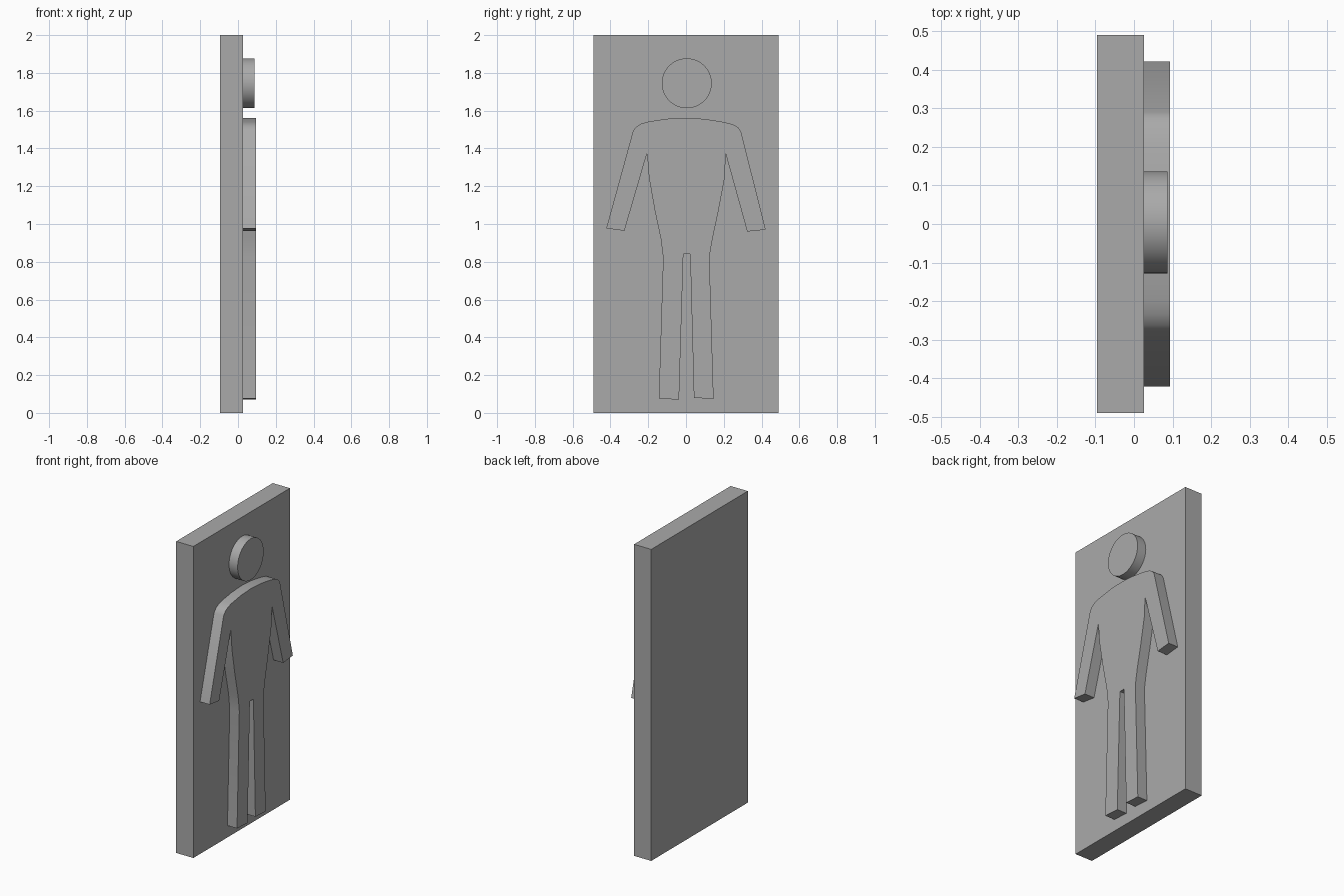
import bpy
import bmesh
from math import radians, pi
from mathutils import Vector

cube = bpy.data.objects.get("Cube")
if cube:
    bpy.data.objects.remove(cube)

GREY = (0.4, 0.4, 0.4, 1)
grey = bpy.data.materials.new("plain_grey")
grey.use_nodes = True
grey.diffuse_color = GREY
grey.node_tree.nodes["Principled BSDF"].inputs["Base Color"].default_value = GREY

BACK, FACE = -0.096, 0.026


def finish(obj):
    obj.data.materials.append(grey)
    bpy.ops.object.select_all(action='DESELECT')
    obj.select_set(True)
    bpy.context.view_layer.objects.active = obj
    bpy.ops.object.shade_smooth_by_angle(angle=radians(25))


def extrude_profile(name, outline, x0, x1):
    """Solid from a closed (y, z) outline, extruded along x."""
    bm = bmesh.new()
    face = bm.faces.new([bm.verts.new((x0, y, z)) for y, z in outline])
    new = bmesh.ops.extrude_face_region(bm, geom=[face])["geom"]
    moved = [v for v in new if isinstance(v, bmesh.types.BMVert)]
    bmesh.ops.translate(bm, verts=moved, vec=Vector((x1 - x0, 0, 0)))
    bmesh.ops.recalc_face_normals(bm, faces=bm.faces)
    mesh = bpy.data.meshes.new(name)
    bm.to_mesh(mesh)
    bm.free()
    obj = bpy.data.objects.new(name, mesh)
    bpy.context.collection.objects.link(obj)
    finish(obj)


# Door-like backing slab
extrude_profile("backing_slab", [(-0.49, 0), (0.49, 0), (0.49, 2), (-0.49, 2)], BACK, FACE)

# Raised body: shoulders, left arm, left leg, right leg, right arm
shoulders = [(-0.28, 1.494), (-0.262, 1.516), (-0.235, 1.532), (-0.2, 1.542), (-0.1, 1.557),
             (0, 1.562), (0.1, 1.556), (0.2, 1.54), (0.25, 1.527), (0.275, 1.512), (0.291, 1.49)]
arm_a = [(0.422, 0.97), (0.324, 0.96), (0.21, 1.372)]
leg_a = [(0.205, 1.245), (0.172, 1.07), (0.14, 0.92), (0.124, 0.825),
         (0.146, 0.074), (0.042, 0.08), (0.022, 0.842)]
leg_b = [(-0.014, 0.842), (-0.037, 0.07), (-0.144, 0.076), (-0.121, 0.82),
         (-0.133, 0.92), (-0.165, 1.07), (-0.196, 1.245)]
arm_b = [(-0.206, 1.376), (-0.326, 0.964), (-0.422, 0.977)]
extrude_profile("figure_body", shoulders + arm_a + leg_a + leg_b + arm_b, FACE, 0.094)

# Raised disc head
bpy.ops.mesh.primitive_cylinder_add(vertices=64, radius=0.132, depth=0.087 - FACE,
                                    location=((FACE + 0.087) / 2, 0.004, 1.745),
                                    rotation=(0, pi / 2, 0))
head = bpy.context.object
head.name = "figure_head"
finish(head)
